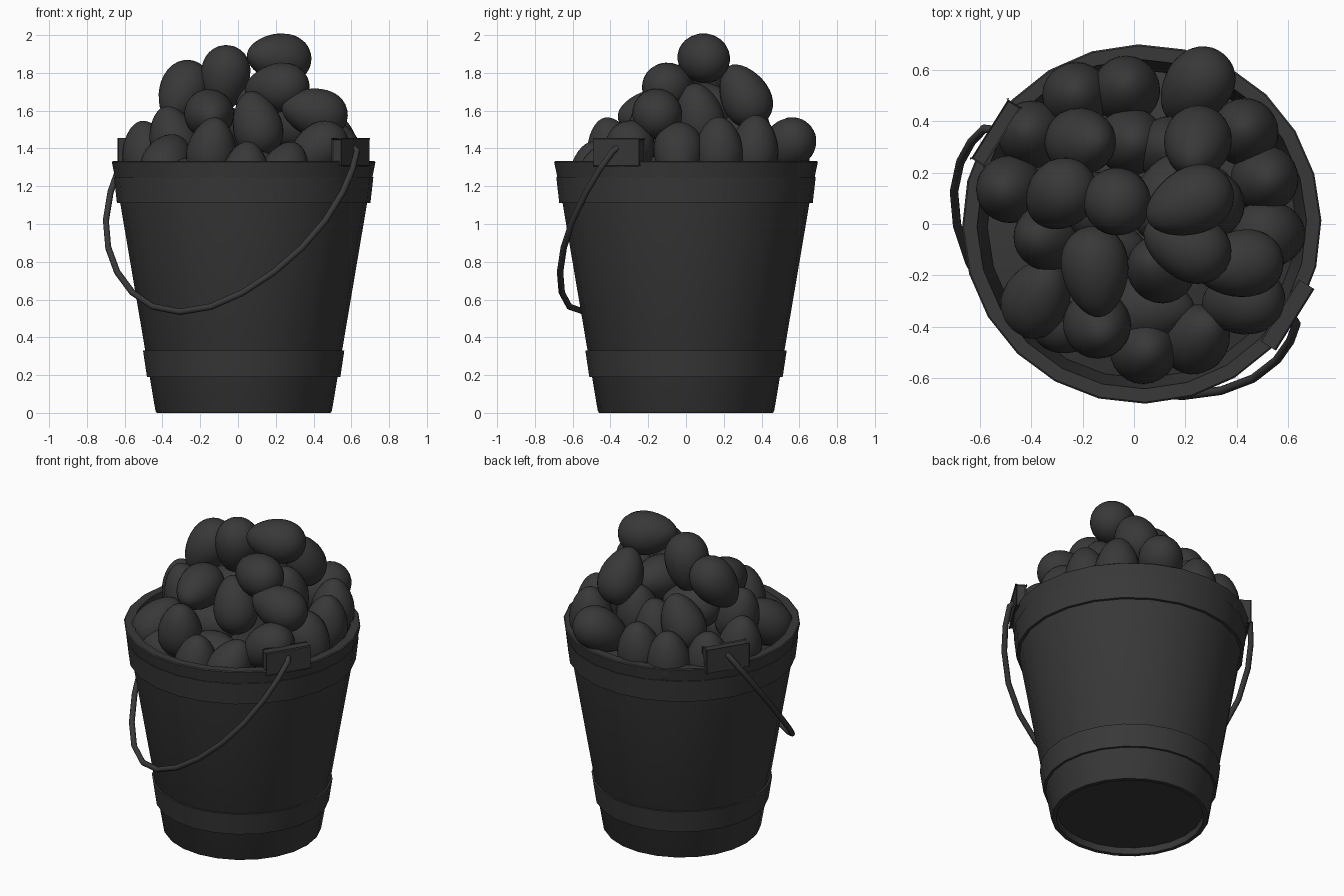
import bpy, bmesh, math
from mathutils import Vector

if "Cube" in bpy.data.objects:
    bpy.data.objects.remove(bpy.data.objects["Cube"])

CX = 0.03            # bucket axis
SIDES = 24
LUG_ANGLE = math.radians(-32)
U = Vector((math.cos(LUG_ANGLE), math.sin(LUG_ANGLE), 0))    # lug to lug
P = Vector((math.sin(LUG_ANGLE), -math.cos(LUG_ANGLE), 0))   # handle swing

dark = bpy.data.materials.new("dark_grey")
dark.diffuse_color = (0.04, 0.04, 0.04, 1)
dark.use_nodes = True
dark.node_tree.nodes["Principled BSDF"].inputs["Base Color"].default_value = dark.diffuse_color


def finish(name, bm, angle=30):
    bmesh.ops.recalc_face_normals(bm, faces=bm.faces)
    me = bpy.data.meshes.new(name)
    bm.to_mesh(me)
    bm.free()
    me.materials.append(dark)
    ob = bpy.data.objects.new(name, me)
    bpy.context.collection.objects.link(ob)
    bpy.context.view_layer.objects.active = ob
    ob.select_set(True)
    bpy.ops.object.shade_smooth_by_angle(angle=math.radians(angle))
    ob.select_set(False)
    return ob


def lathe(name, profile, closed=False):
    bm = bmesh.new()
    rings = []
    for r, z in profile:
        if r == 0:
            rings.append([bm.verts.new((CX, 0, z))] * SIDES)
            continue
        ring = []
        for i in range(SIDES):
            a = 2 * math.pi * i / SIDES + 0.02
            ring.append(bm.verts.new((CX + r * math.cos(a), r * math.sin(a), z)))
        rings.append(ring)
    pairs = list(zip(rings, rings[1:]))
    if closed:
        pairs.append((rings[-1], rings[0]))
    for a, b in pairs:
        for i in range(SIDES):
            j = (i + 1) % SIDES
            bm.faces.new(list(dict.fromkeys((a[i], a[j], b[j], b[i]))))
    return finish(name, bm)


# Bucket wall with recessed base, then two hoops
lathe("bucket_body", [(0, 0.04), (0.43, 0.04), (0.435, 0.0), (0.46, 0.0), (0.467, 0.01),
                      (0.69, 1.325), (0.686, 1.33), (0.64, 1.33), (0.43, 0.09), (0, 0.09)])
lathe("lower_hoop", [(0.48, 0.19), (0.512, 0.19), (0.533, 0.33), (0.50, 0.33)], True)
lathe("upper_hoop", [(0.64, 1.11), (0.671, 1.11), (0.687, 1.25), (0.66, 1.25)], True)
lathe("rim_band", [(0.66, 1.25), (0.682, 1.25), (0.698, 1.328), (0.692, 1.333),
                   (0.64, 1.333)], True)

# Handle lugs on the rim
for side, label in ((1, "right"), (-1, "left")):
    bm = bmesh.new()
    bmesh.ops.create_cube(bm, size=1)
    for v in bm.verts:
        x, y, z = v.co
        v.co = Vector((CX, 0, 1.38)) + U * side * (0.667 + 0.06 * x) + P * 0.27 * y \
            + Vector((0, 0, 0.14 * z))
    bmesh.ops.bevel(bm, geom=bm.edges[:], offset=0.006, segments=1, affect='EDGES')
    finish("lug_" + label, bm)

# Wire handle, mirrored half path hanging towards the front
half = [(0.67, -0.01), (0.715, 0.01), (0.73, 0.08), (0.725, 0.17), (0.685, 0.28),
        (0.605, 0.385), (0.49, 0.48), (0.345, 0.56), (0.18, 0.615)]
path = half + [(0, 0.635)] + [(-u, p) for u, p in reversed(half)]
bm = bmesh.new()
pts = [Vector((CX, 0, 1.40)) + U * u + P * p - Vector((0, 0, 0.865 * p / 0.635)) for u, p in path]
plane_n = U.cross(P - Vector((0, 0, 0.865 / 0.635))).normalized()
rings = []
for i, c in enumerate(pts):
    t = (pts[min(i + 1, len(pts) - 1)] - pts[max(i - 1, 0)]).normalized()
    s = t.cross(plane_n)
    rings.append([bm.verts.new(c + 0.017 * (math.cos(k * math.pi / 4) * plane_n
                                            + math.sin(k * math.pi / 4) * s)) for k in range(8)])
for a, b in zip(rings, rings[1:]):
    for k in range(8):
        bm.faces.new((a[k], a[(k + 1) % 8], b[(k + 1) % 8], b[k]))
bm.faces.new(rings[0])
bm.faces.new(rings[-1])
finish("handle", bm, 50)


# Eggs
def egg(i, centre, axis, r=0.13, length=0.178):
    bm = bmesh.new()
    bmesh.ops.create_uvsphere(bm, u_segments=24, v_segments=16, radius=1)
    rot = Vector((0, 0, 1)).rotation_difference(Vector(axis))
    for v in bm.verts:
        w = r * (1 - 0.17 * v.co.z)
        v.co = rot @ Vector((v.co.x * w, v.co.y * w, v.co.z * length)) + Vector(centre)
    finish(f"egg_{i:02d}", bm, 60)


# centre, direction of the narrow end
top_eggs = [
    ((.215, .085, 1.88), (-.9, -.4, .1)), ((-.07, .09, 1.77), (-.15, .1, -1)),
    ((-.29, .11, 1.70), (-.4, -.4, -.8)), ((-.15, -.185, 1.58), (.1, -1, -.1)),
    ((.405, -.155, 1.59), (-1, -.1, .25)), ((.205, -.085, 1.72), (-.9, .4, -.1)),
    ((.245, .31, 1.68), (-.1, -.45, .85)), ((.3, .07, 1.57), (.1, -.2, 1)),
    ((.1, -.17, 1.53), (-.25, .2, 1)),
]
rim_eggs = [
    ((.24, .53, 1.41), (-.5, -.6, -.5)), ((-.03, .525, 1.36), (0, .15, 1)),
    ((-.225, .5, 1.34), (0, .1, 1)), ((-.2, .32, 1.5), (.4, 0, .9)),
    ((-.4, .35, 1.33), (-.1, .1, 1)), ((-.485, .135, 1.37), (-.15, 0, 1)),
    ((-.34, -.05, 1.45), (-.3, 0, 1)), ((-.375, -.285, 1.33), (.3, .6, .6)),
    ((-.14, -.395, 1.39), (.15, -.2, 1)), ((.04, -.49, 1.26), (.1, 0, 1)),
    ((.245, -.44, 1.27), (.3, .3, .8)), ((.42, -.3, 1.39), (-.8, -.1, -.6)),
    ((.53, -.04, 1.37), (.5, 0, -.8)), ((.51, .175, 1.39), (.1, 0, 1)),
    ((.43, .36, 1.40), (0, .1, 1)), ((.14, .29, 1.47), (0, .1, 1)),
    ((-.01, .32, 1.42), (.1, 0, 1)),
]
under_eggs = [
    ((.06, -.33, 1.27), (1, 0, .2)), ((-.23, -.36, 1.22), (1, .3, 0)),
    ((-.1, .08, 1.5), (1, .4, .2)), ((.3, .05, 1.32), (0, 1, .2)),
    ((-.13, -.1, 1.33), (1, 0, 0)), ((.13, .1, 1.62), (.3, 1, 0)),
]
for i, (c, axis) in enumerate(top_eggs + rim_eggs + under_eggs):
    egg(i + 1, c, axis)

# Hidden fill surface beneath the heap
lathe("fill", [(0, 1.25), (0.35, 1.2), (0.6, 1.12)])
